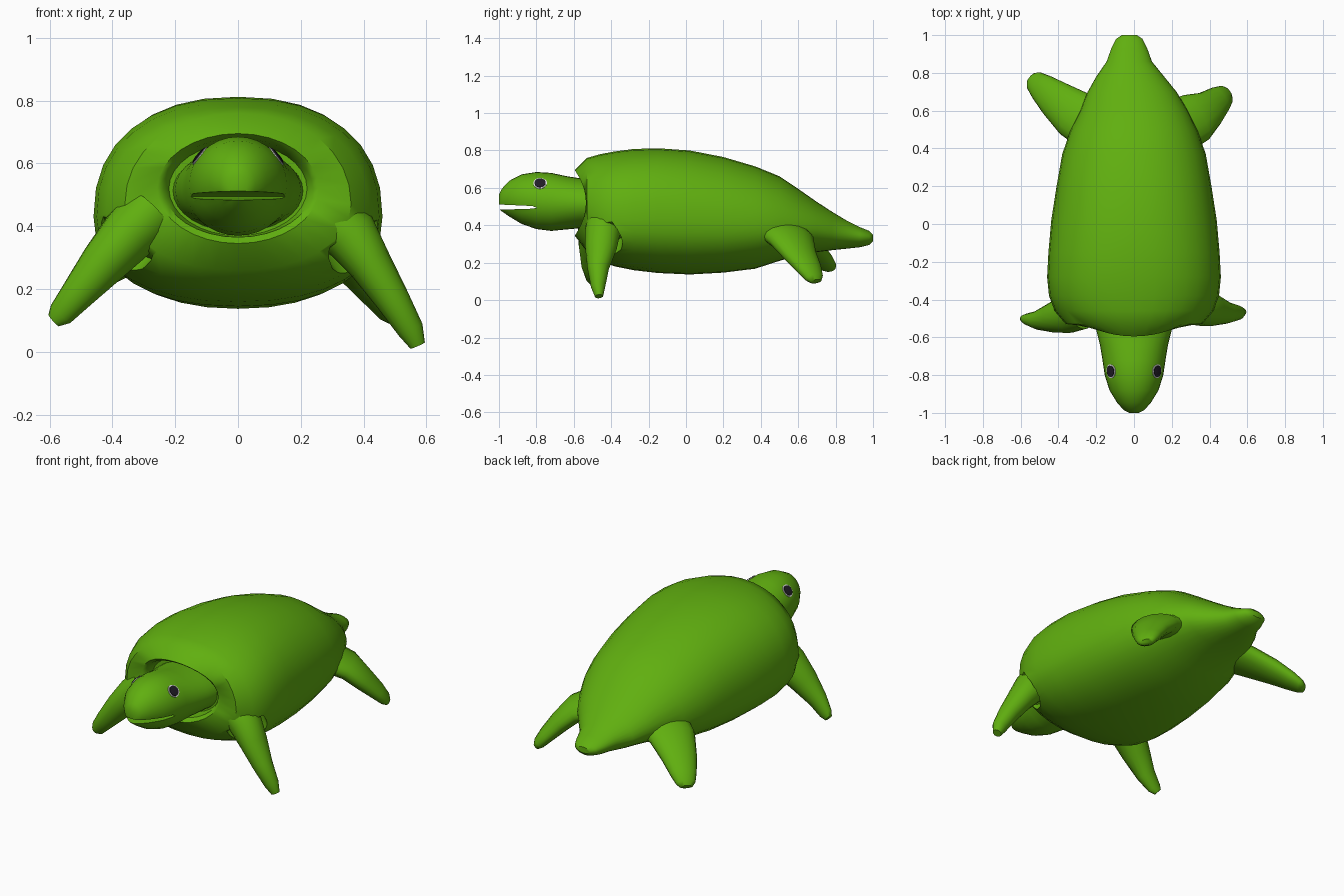
import bpy, bmesh
from math import cos, sin, pi, radians
from mathutils import Vector
from mathutils.bvhtree import BVHTree

if "Cube" in bpy.data.objects:
    bpy.data.objects.remove(bpy.data.objects["Cube"], do_unlink=True)


def material(name, color):
    m = bpy.data.materials.new(name)
    m.use_nodes = True
    m.diffuse_color = (*color, 1)
    m.node_tree.nodes["Principled BSDF"].inputs["Base Color"].default_value = (*color, 1)
    return m


green = material("leaf_green", (0.118, 0.43, 0.005))
white = material("eye_white", (0.75, 0.75, 0.75))
dark = material("eye_dark", (0.015, 0.012, 0.02))


def loft(name, rings, mat):
    """Closed skin through rings of points, capped at both ends."""
    bm = bmesh.new()
    loops = [[bm.verts.new(p) for p in ring] for ring in rings]
    n = len(loops[0])
    for a, b in zip(loops, loops[1:]):
        for i in range(n):
            j = (i + 1) % n
            bm.faces.new((a[i], a[j], b[j], b[i]))
    bm.faces.new(loops[0])
    bm.faces.new(loops[-1])
    bmesh.ops.recalc_face_normals(bm, faces=bm.faces)
    me = bpy.data.meshes.new(name)
    bm.to_mesh(me)
    bm.free()
    me.materials.append(mat)
    ob = bpy.data.objects.new(name, me)
    bpy.context.collection.objects.link(ob)
    return ob


def smooth(ob, angle=40):
    ob.data.shade_smooth()
    ob.data.set_sharp_from_angle(angle=radians(angle))


def section(y, bottom, top, half, mid, shift=0, power=2.0, bow=0, count=32):
    """Rounded cross-section across the body; bow pushes its sides back."""
    pts = []
    for i in range(count):
        c, s = cos(2 * pi * i / count), sin(2 * pi * i / count)
        x = half * abs(c) ** (2 / power) * (1 if c > 0 else -1)
        z = abs(s) ** (2 / power) * (top - mid if s > 0 else bottom - mid)
        pts.append((x + shift, y + bow * c * c, mid + z))
    return pts


def limb_rings(path, across, grow=1.0, count=16):
    """Oval rings along a path of (x, y, z, half width, half thickness)."""
    rings = []
    centres = [Vector(p[:3]) for p in path]
    for i, p in enumerate(path):
        tangent = (centres[min(i + 1, len(path) - 1)] - centres[max(i - 1, 0)]).normalized()
        wide = Vector(across)
        wide = (wide - tangent * wide.dot(tangent)).normalized()
        thick = tangent.cross(wide)
        rings.append([centres[i] + grow * (wide * p[3] * cos(2 * pi * k / count)
                      + thick * p[4] * sin(2 * pi * k / count)) for k in range(count)])
    return rings


def carve(ob, cutters):
    for c in cutters:
        c.hide_render = True
        mod = ob.modifiers.new("carve", 'BOOLEAN')
        mod.operation, mod.solver, mod.object = 'DIFFERENCE', 'EXACT', c
    bpy.context.view_layer.update()
    graph = bpy.context.evaluated_depsgraph_get()
    ob_mesh = bpy.data.meshes.new_from_object(ob.evaluated_get(graph))
    ob.modifiers.clear()
    ob.data = ob_mesh
    for c in cutters:
        bpy.data.objects.remove(c, do_unlink=True)


# Shell and tail: neck cavity, collar rim, then sections to the tail tip
shell_rings = [
    section(-0.49, 0.37, 0.665, 0.22, 0.52),
    section(-0.575, 0.365, 0.68, 0.237, 0.52, bow=0.05),
    section(-0.595, 0.345, 0.695, 0.257, 0.52, bow=0.06),
]
for y, bottom, top, half, mid, shift, power in [
    (-0.53, 0.26, 0.76, 0.36, 0.47, 0, 2.1),
    (-0.46, 0.21, 0.78, 0.42, 0.44, 0, 2.2),
    (-0.38, 0.18, 0.795, 0.45, 0.43, 0, 2.3),
    (-0.28, 0.16, 0.808, 0.46, 0.43, 0, 2.3),
    (-0.15, 0.145, 0.812, 0.453, 0.43, 0, 2.3),
    (0.02, 0.137, 0.8, 0.438, 0.42, 0, 2.2),
    (0.2, 0.147, 0.765, 0.41, 0.41, 0, 2.2),
    (0.37, 0.168, 0.715, 0.38, 0.4, 0, 2.1),
    (0.5, 0.21, 0.662, 0.335, 0.39, 0, 2.1),
    (0.6, 0.237, 0.595, 0.285, 0.39, 0, 2),
    (0.7, 0.257, 0.525, 0.235, 0.38, -0.01, 2),
    (0.78, 0.267, 0.473, 0.18, 0.36, -0.02, 2),
    (0.86, 0.275, 0.425, 0.12, 0.35, -0.025, 2),
    (0.93, 0.283, 0.39, 0.095, 0.34, -0.025, 2),
    (0.98, 0.295, 0.37, 0.07, 0.335, -0.025, 2),
    (1.0, 0.315, 0.35, 0.04, 0.333, -0.025, 2),
]:
    shell_rings.append(section(y, bottom, top, half, mid, shift, power))
shell = loft("shell_body", shell_rings, green)

# Flippers: root to tip, with the direction of their flat width
flippers = {
    "front_left_flipper": ((0, 1, 0), [
        (0.28, -0.43, 0.43, 0.1, 0.1), (0.36, -0.445, 0.37, 0.095, 0.09),
        (0.42, -0.455, 0.28, 0.085, 0.07), (0.49, -0.47, 0.17, 0.058, 0.055),
        (0.55, -0.47, 0.07, 0.038, 0.042), (0.572, -0.465, 0.02, 0.022, 0.025)]),
    "front_right_flipper": ((0.15, 1, 0), [
        (-0.28, -0.45, 0.44, 0.11, 0.1), (-0.35, -0.475, 0.37, 0.105, 0.09),
        (-0.43, -0.495, 0.28, 0.08, 0.075), (-0.51, -0.51, 0.185, 0.05, 0.055),
        (-0.565, -0.505, 0.12, 0.03, 0.042), (-0.587, -0.5, 0.1, 0.018, 0.025)]),
    "hind_left_flipper": ((-0.5, 0.85, 0), [
        (0.22, 0.51, 0.37, 0.15, 0.07), (0.33, 0.565, 0.32, 0.135, 0.065),
        (0.4, 0.61, 0.24, 0.1, 0.055), (0.455, 0.66, 0.165, 0.075, 0.042),
        (0.485, 0.685, 0.12, 0.055, 0.032), (0.497, 0.695, 0.1, 0.035, 0.018)]),
    "hind_right_flipper": ((0.58, 0.8, 0), [
        (-0.2, 0.52, 0.37, 0.15, 0.07), (-0.32, 0.585, 0.33, 0.13, 0.065),
        (-0.42, 0.665, 0.27, 0.1, 0.055), (-0.49, 0.725, 0.215, 0.075, 0.042),
        (-0.53, 0.76, 0.18, 0.055, 0.03), (-0.543, 0.772, 0.165, 0.035, 0.018)]),
}
sockets = []
for name, (across, path) in flippers.items():
    smooth(loft(name, limb_rings(path, across), green), 60)
    # Socket cutter slightly wider than the flipper root
    wide_path = [path[1]] + [p[:3] + path[1][3:] for p in path[2:4]]
    sockets.append(loft("socket_cutter", limb_rings(wide_path, across, 1.2), green))
carve(shell, sockets)
smooth(shell)

# Head and neck
head_rings = [section(y, b, t, w, (b + t) / 2) for y, b, t, w in [
    (-1.0, 0.49, 0.565, 0.025), (-0.985, 0.475, 0.595, 0.055),
    (-0.945, 0.447, 0.638, 0.09), (-0.88, 0.408, 0.672, 0.13),
    (-0.8, 0.38, 0.685, 0.155), (-0.72, 0.37, 0.68, 0.167),
    (-0.64, 0.378, 0.663, 0.18), (-0.56, 0.385, 0.65, 0.2),
    (-0.46, 0.38, 0.64, 0.21)]]
head = loft("head", head_rings, green)
bm = bmesh.new()
bm.from_mesh(head.data)
surface = BVHTree.FromBMesh(bm)
bm.free()

# Mouth slit
profile = [(-1.1, 0.516), (-0.82, 0.503), (-0.8, 0.494), (-0.82, 0.489), (-1.1, 0.48)]
mouth = loft("mouth_cutter", [[(x, y, z) for y, z in profile] for x in (-0.3, 0.3)], green)
carve(head, [mouth])
smooth(head)


def eye_plate(name, side, radius, lift, mat):
    """Thin round plate that follows the head surface."""
    centre, normal, _, _ = surface.find_nearest(Vector((side * 0.123, -0.78, 0.625)))
    u = normal.cross(Vector((0, 0, 1))).normalized()
    v = normal.cross(u)
    rings = []
    for r, height in ((radius, -0.002), (radius, lift), (radius * 0.5, lift)):
        ring = []
        for k in range(20):
            a = 2 * pi * k / 20
            spot, n, _, _ = surface.find_nearest(centre + r * (u * cos(a) + v * sin(a)))
            ring.append(spot + normal * height)
        rings.append(ring)
    smooth(loft(name, rings, mat))


# Eyes
for side, label in ((1, "left"), (-1, "right")):
    eye_plate(label + "_eye_rim", side, 0.037, 0.003, white)
    eye_plate(label + "_eye_pupil", side, 0.03, 0.006, dark)
